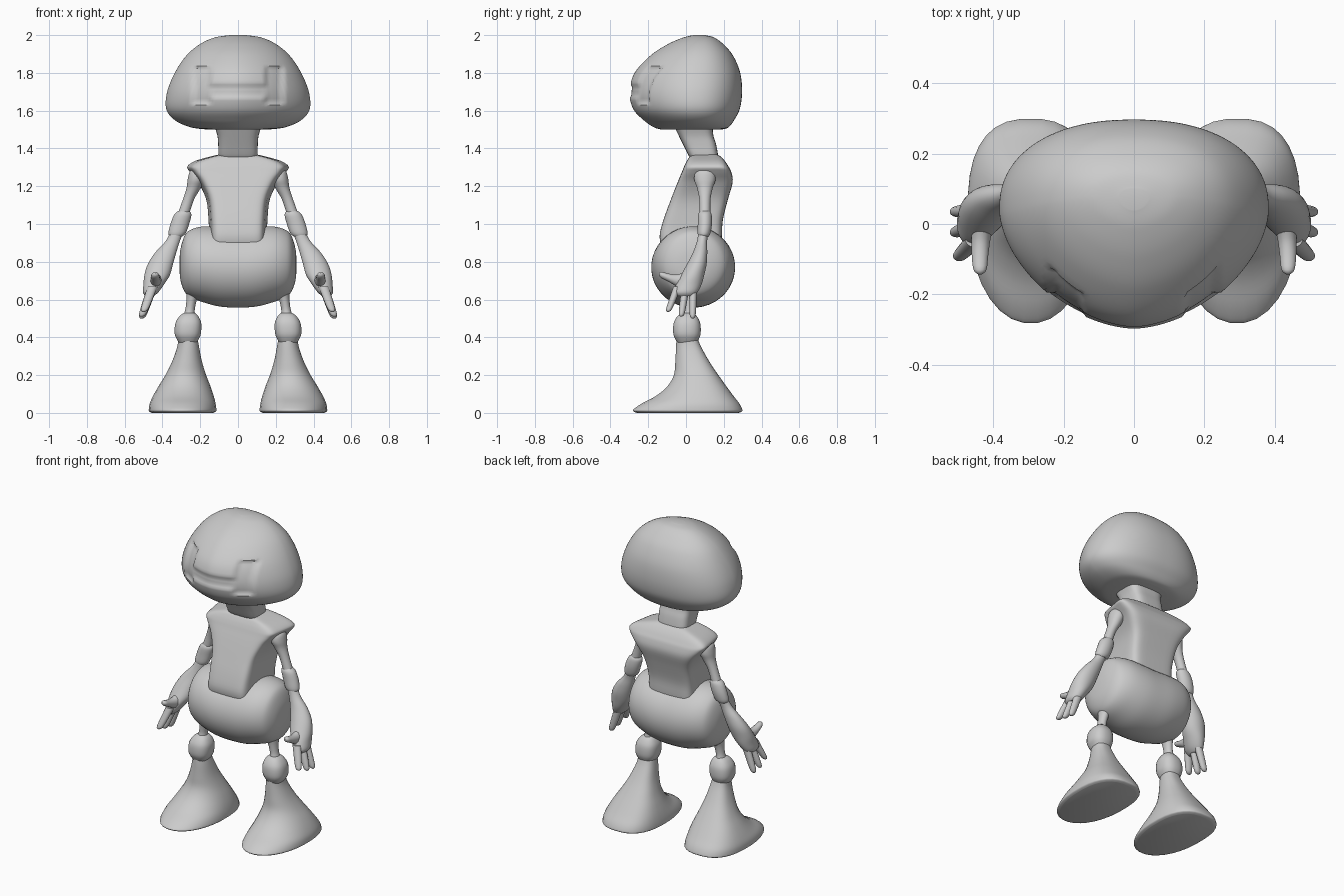
import bpy, bmesh, math

grey = bpy.data.materials.new("light grey")
grey.diffuse_color = (0.6, 0.6, 0.6, 1)


def spline(rows, steps):
    """Smoothly interpolate between rows of section bounds."""
    out = []
    for i in range(len(rows) - 1):
        a, b, c, d = (rows[max(i - 1, 0)], rows[i], rows[i + 1],
                      rows[min(i + 2, len(rows) - 1)])
        for s in range(steps):
            t = s / steps
            out.append([0.5 * (2 * q + (r - p) * t + (2 * p - 5 * q + 4 * r - s4) * t * t
                               + (3 * q - p - 3 * r + s4) * t ** 3)
                        for p, q, r, s4 in zip(a, b, c, d)])
    return out + [list(rows[-1])]


def loft(name, rows, axis="z", exps=(2, 2), mid=0.5, taper=0.0,
         seg=24, steps=4, mirror=False, shape=None, angle=40):
    """Skin rounded sections; each row is (w, u min, u max, v min, v max)."""
    bm = bmesh.new()
    rings = []
    for w, u0, u1, v0, v1 in spline(rows, steps):
        cu, ru, cv = (u0 + u1) / 2, (u1 - u0) / 2, v0 + (v1 - v0) * mid
        ring = []
        for k in range(seg):
            a = 2 * math.pi * (k + 0.5) / seg
            c, s = math.cos(a), math.sin(a)
            e = 2 / (exps[1] if s > 0 else exps[0])
            pu, pv = math.copysign(abs(c) ** e, c), math.copysign(abs(s) ** e, s)
            u = cu + ru * pu * (1 + taper * pv)
            v = cv + pv * ((v1 - cv) if s > 0 else (cv - v0))
            p = {"z": (u, v, w), "x": (w, u, v), "y": (u, w, v)}[axis]
            ring.append(bm.verts.new(shape(*p) if shape else p))
        rings.append(ring)
    for r, q in zip(rings, rings[1:]):
        for k in range(seg):
            j = (k + 1) % seg
            bm.faces.new((r[k], r[j], q[j], q[k]))
    bm.faces.new(rings[0])
    bm.faces.new(rings[-1])
    bmesh.ops.recalc_face_normals(bm, faces=bm.faces)
    me = bpy.data.meshes.new(name)
    bm.to_mesh(me)
    bm.free()
    me.materials.append(grey)
    ob = bpy.data.objects.new(name, me)
    bpy.context.collection.objects.link(ob)
    bpy.ops.object.select_all(action="DESELECT")
    ob.select_set(True)
    bpy.context.view_layer.objects.active = ob
    bpy.ops.object.shade_smooth_by_angle(angle=math.radians(angle))
    if mirror:
        ob.modifiers.new("Mirror", "MIRROR")
    return ob


def round_rows(pts):
    """Rows from (w, u centre, v centre, u radius, v radius)."""
    return [(w, u - a, u + a, v - b, v + b) for w, u, v, a, b in pts]


def face_recess(x, y, z):
    """Press two eye panels and the bar joining them into the face."""
    def box(cx, cz, hx, hz):
        return max(abs(abs(x) - cx) - hx, abs(z - cz) - hz)
    d = min(box(0.195, 1.735, 0.045, 0.095), box(0.075, 1.705, 0.08, 0.03))
    t = min(max(0.5 - d / 0.02, 0), 1)
    if y < 0:
        f = 0.012 * t * t * (3 - 2 * t)
        x, y = x - f * 1.2 * x / 0.38, y + f
    return x, y, z


# Head
loft("head", [(1.50, -.16, .16, -.13, .19), (1.512, -.25, .25, -.17, .225),
              (1.55, -.335, .335, -.225, .255), (1.61, -.38, .38, -.28, .285),
              (1.70, -.375, .375, -.30, .297), (1.80, -.335, .335, -.272, .287),
              (1.89, -.275, .275, -.19, .25), (1.95, -.205, .205, -.10, .20),
              (1.987, -.125, .125, -.015, .15), (2.0, -.04, .04, .04, .10)],
     exps=(1.75, 2.3), mid=0.57, seg=128, steps=8, shape=face_recess)

# Neck
loft("neck", [(1.345, -.09, .09, .03, .165), (1.36, -.103, .103, .015, .17),
              (1.42, -.105, .105, -.015, .16), (1.47, -.11, .11, -.04, .145),
              (1.53, -.13, .13, -.07, .14)], exps=(4, 4), seg=32)

# Torso with flared shoulders
loft("torso", [(0.85, -.15, .15, -.12, .18), (0.93, -.148, .148, -.14, .19),
               (1.02, -.15, .15, -.12, .195), (1.13, -.162, .162, -.08, .222),
               (1.22, -.203, .203, -.045, .247), (1.275, -.245, .245, -.022, .24),
               (1.305, -.258, .258, -.01, .225), (1.335, -.215, .215, .005, .205),
               (1.36, -.13, .13, .025, .18), (1.373, -.07, .07, .07, .15)],
     exps=(7, 6), taper=0.08, seg=48)

# Barrel-shaped pelvis
half = [(.31, .035, .785, .03, .03), (.303, .035, .785, .09, .09),
        (.282, .037, .79, .145, .15), (.25, .038, .79, .178, .18),
        (.19, .038, .787, .205, .2), (.10, .038, .775, .22, .212)]
loft("pelvis", round_rows([(-p[0],) + p[1:] for p in half] + [(0, .038, .77, .222, .213)]
                          + half[::-1]), axis="x", seg=40)

# Arms
loft("upper_arm", round_rows([
    (1.295, .225, .10, .012, .02), (1.275, .222, .10, .035, .05),
    (1.235, .222, .10, .045, .057), (1.19, .235, .10, .038, .042),
    (1.13, .262, .10, .03, .03), (1.05, .29, .10, .031, .029)]), mirror=True, seg=20)
loft("elbow_cuff", round_rows([
    (1.07, .287, .10, .028, .026), (1.05, .292, .10, .046, .036),
    (1.00, .308, .10, .05, .038), (.95, .323, .095, .046, .034),
    (.93, .33, .093, .028, .024)]), mirror=True, seg=20)
loft("forearm_and_hand", round_rows([
    (.97, .318, .095, .034, .028), (.91, .345, .085, .038, .027),
    (.85, .382, .075, .056, .038), (.79, .41, .058, .067, .052),
    (.73, .428, .035, .068, .062), (.68, .446, .015, .055, .068),
    (.64, .462, .0, .042, .062), (.62, .468, -.003, .025, .045)]), mirror=True, seg=24)

# Fingers and thumb
for n, (y0, y1, x1, z1) in enumerate([(-.045, -.095, .50, .535),
                                      (-.002, -.025, .51, .51),
                                      (.038, .035, .51, .50)]):
    pts = []
    for t, r in ((0, .024), (.35, .022), (.7, .02), (.93, .016), (1, .006)):
        pts.append((.67 + (z1 - .67) * t, .452 + (x1 - .452) * t,
                    y0 + (y1 - y0) * t, r * 1.15, r * .9))
    loft("finger_%d" % (n + 1), round_rows(pts), mirror=True, seg=14, steps=3)
loft("thumb", round_rows([(.02, .428, .705, .035, .05), (-.04, .435, .70, .028, .034),
                          (-.09, .438, .715, .024, .022), (-.13, .438, .73, .019, .017),
                          (-.143, .438, .733, .006, .006)]),
     axis="y", mirror=True, seg=14, steps=3)

# Legs
loft("thigh", round_rows([
    (.74, .21, .03, .05, .06), (.66, .232, .02, .04, .055), (.60, .245, .012, .028, .036),
    (.54, .255, .01, .026, .03), (.49, .262, .01, .04, .045)]), mirror=True, seg=20)
loft("knee", round_rows([
    (.53, .257, .008, .028, .03), (.512, .26, .006, .05, .052),
    (.475, .263, .005, .069, .071), (.42, .266, .005, .07, .073),
    (.385, .266, .006, .056, .06), (.36, .266, .007, .04, .045)]),
     mirror=True, seg=20, exps=(2.5, 2.5))
loft("lower_leg_and_foot", [
    (.40, .215, .316, -.05, .06), (.35, .206, .322, -.053, .08),
    (.27, .19, .35, -.057, .125), (.20, .168, .385, -.065, .172),
    (.14, .145, .422, -.10, .215), (.09, .128, .45, -.16, .252),
    (.05, .118, .468, -.235, .283), (.02, .114, .473, -.278, .298),
    (.008, .116, .471, -.28, .297), (0, .13, .458, -.26, .28)],
    exps=(2.1, 2.6), mid=0.55, mirror=True, seg=32)
